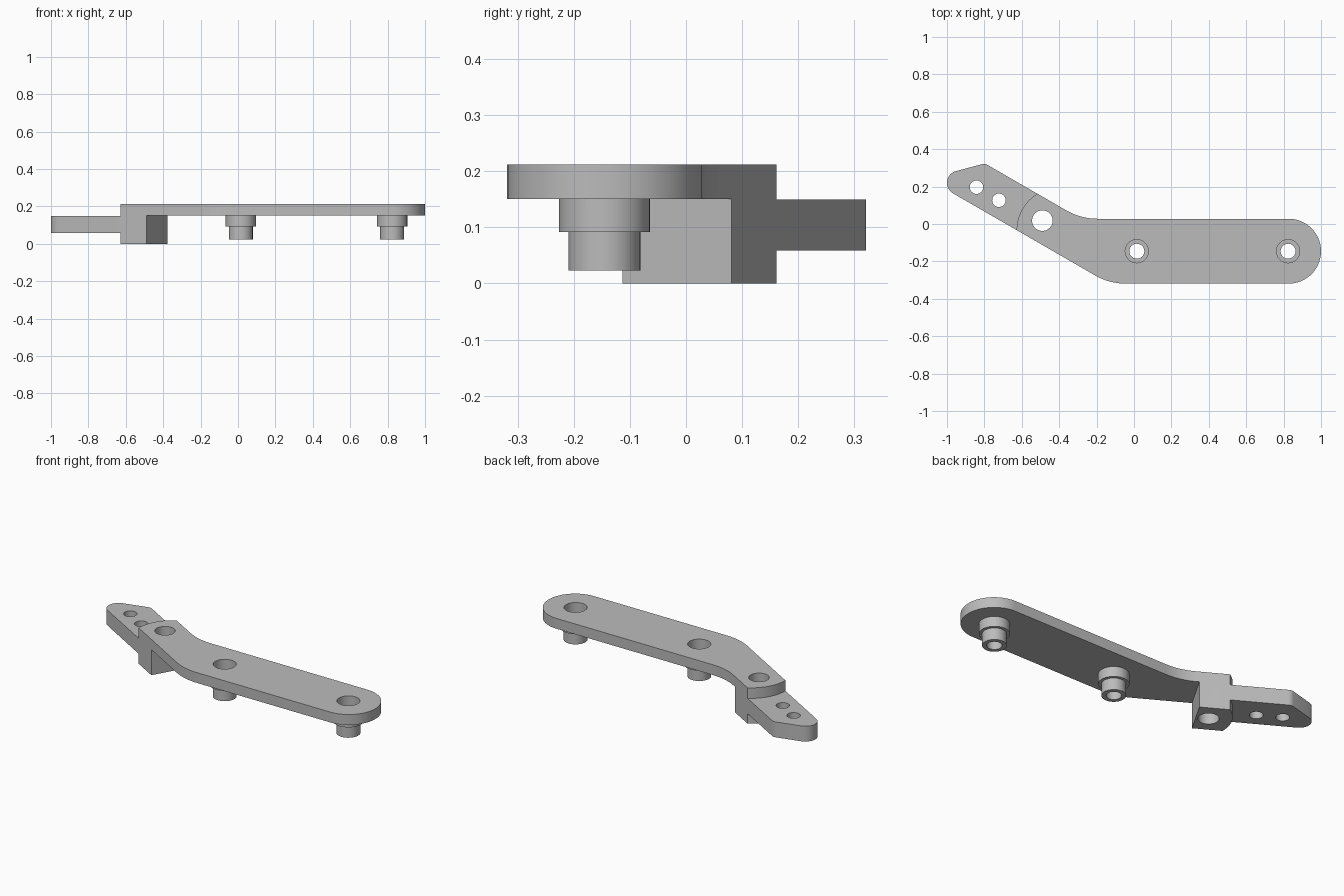
import bpy, bmesh
from math import sin, cos, tan, radians

if "Cube" in bpy.data.objects:
    bpy.data.objects.remove(bpy.data.objects["Cube"], do_unlink=True)

# One plain metal colour
metal = bpy.data.materials.new("grey_metal")
metal.use_nodes = True
metal.diffuse_color = (0.5, 0.5, 0.5, 1)
metal.node_tree.nodes["Principled BSDF"].inputs["Base Color"].default_value = (0.5, 0.5, 0.5, 1)


def arc(cx, cy, r, start, end, steps):
    angles = [radians(start + (end - start) * i / steps) for i in range(steps + 1)]
    return [(cx + r * cos(a), cy + r * sin(a)) for a in angles]


def on_arm(along, across):
    """Point on the slanted arm, measured along and across it."""
    c, s = cos(radians(30)), sin(radians(30))
    return (-c * along + s * across, s * along + c * across)


def prism(name, outline, z0, z1):
    bm = bmesh.new()
    face = bm.faces.new([bm.verts.new((x, y, z0)) for x, y in outline])
    top = bmesh.ops.extrude_face_region(bm, geom=[face])["geom"]
    verts = [g for g in top if isinstance(g, bmesh.types.BMVert)]
    bmesh.ops.translate(bm, vec=(0, 0, z1 - z0), verts=verts)
    bmesh.ops.recalc_face_normals(bm, faces=bm.faces)
    mesh = bpy.data.meshes.new(name)
    bm.to_mesh(mesh)
    bm.free()
    mesh.materials.append(metal)
    obj = bpy.data.objects.new(name, mesh)
    bpy.context.collection.objects.link(obj)
    return obj


def cylinder(name, centre, r, z0, z1):
    return prism(name, arc(*centre, r, 0, 360, 48)[:-1], z0, z1)


def combine(target, tool, operation):
    bpy.context.view_layer.objects.active = target
    mod = target.modifiers.new(operation.lower(), 'BOOLEAN')
    mod.operation, mod.object, mod.solver = operation, tool, 'EXACT'
    bpy.ops.object.modifier_apply(modifier=mod.name)
    bpy.data.objects.remove(tool, do_unlink=True)


# Shared dimensions
IN, OUT = -0.342, -0.118             # slanted arm edges
LOW, HIGH = -0.319, 0.028            # straight arm edges
PLATE_Z, TOP_Z = 0.151, 0.212
half = (HIGH - LOW) / 2
mid = (HIGH + LOW) / 2
slant = cos(radians(30))
shoulder = arc(*on_arm(0.333, (IN + OUT) / 2), OUT - IN, 120, 180, 16)

# Bent plate with a round end and filleted bend
R_UP, R_LOW = 0.336, 0.33
x_up = (OUT - slant * HIGH) * 2 + R_UP * tan(radians(15))
x_low = (IN - slant * LOW) * 2 + R_LOW * tan(radians(15))
outline = arc(1 - half, mid, half, -90, 90, 40)
outline += arc(x_up, HIGH + R_UP, R_UP, 270, 240, 12)
outline += shoulder
outline += arc(x_low, LOW + R_LOW, R_LOW, 240, 270, 12)
bracket = prism("bracket", outline, PLATE_Z, TOP_Z)

# Block under the slanted end
block = prism("block", [on_arm(0.366, IN), on_arm(0.366, OUT)] + shoulder, 0, PLATE_Z)
combine(bracket, block, 'UNION')

# Thin tab with a skewed, rounded tip
tab = [on_arm(0.45, IN), on_arm(0.45, OUT), (-0.782, 0.315), (-0.79, 0.319), (-0.8, 0.321), (-0.812, 0.32)]
tab += arc(-0.935, 0.22, 0.065, 105, 240, 20)
combine(bracket, prism("tab", tab, 0.059, 0.15), 'UNION')

# Stepped hollow pins
for x in (0.015, 0.824):
    centre = (x, mid)
    combine(bracket, cylinder("pin_collar", centre, 0.081, 0.092, 0.18), 'UNION')
    combine(bracket, cylinder("pin_tip", centre, 0.064, 0.023, 0.12), 'UNION')
    combine(bracket, cylinder("pin_bore", centre, 0.04, -0.1, 0.3), 'DIFFERENCE')
    combine(bracket, cylinder("counterbore", centre, 0.062, 0.1, 0.3), 'DIFFERENCE')

# Holes through the block and the tab
for centre, r in (((-0.49, 0.018), 0.055), ((-0.842, 0.197), 0.036), ((-0.722, 0.127), 0.036)):
    combine(bracket, cylinder("hole", centre, r, -0.1, 0.3), 'DIFFERENCE')

# Smooth the curved walls, keep the edges sharp
bpy.ops.object.select_all(action='DESELECT')
bracket.select_set(True)
bpy.context.view_layer.objects.active = bracket
bpy.ops.object.shade_smooth_by_angle(angle=radians(30))
